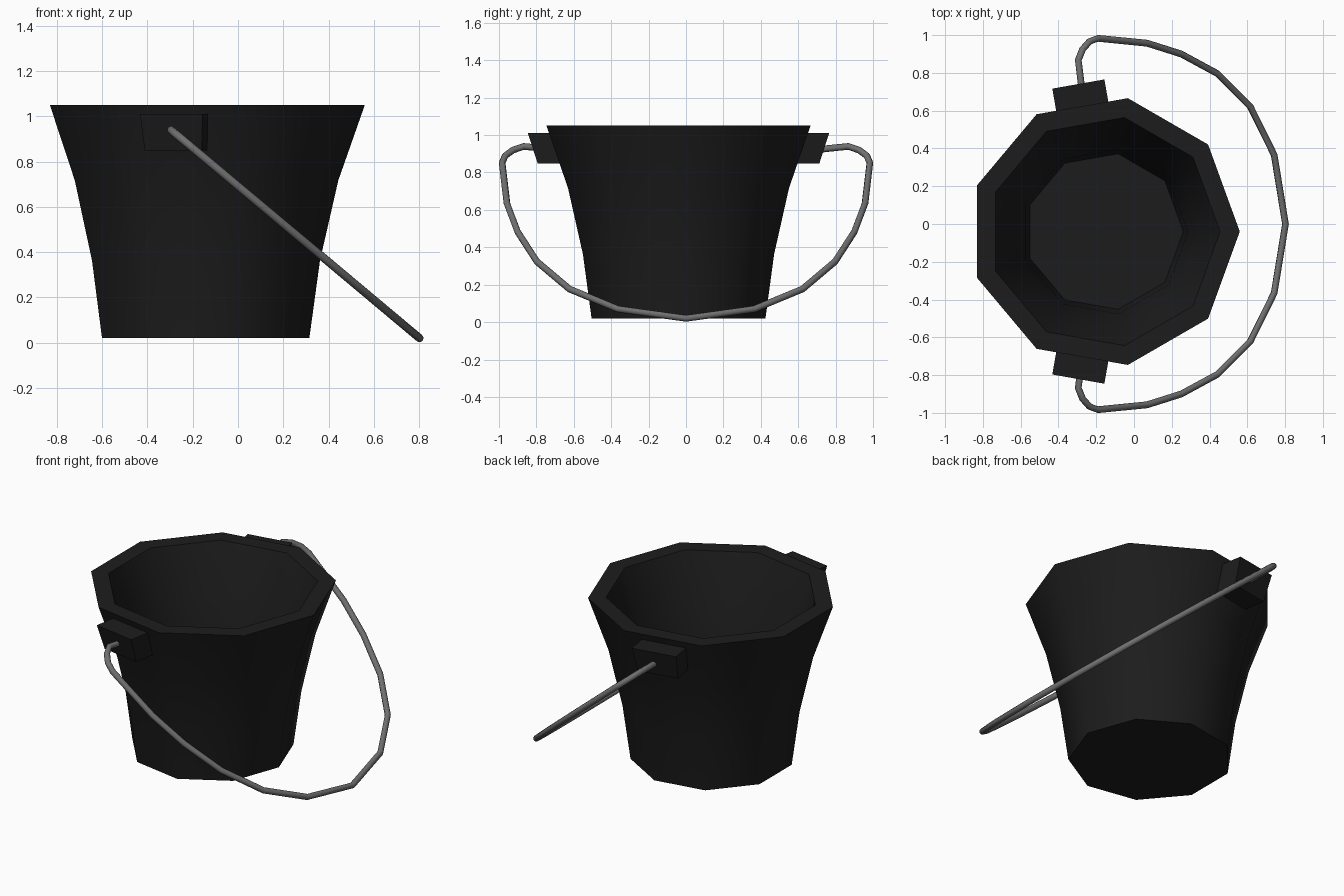
import bpy, bmesh, math
from mathutils import Vector

if "Cube" in bpy.data.objects:
    bpy.data.objects.remove(bpy.data.objects["Cube"])

CENTRE = Vector((-0.157, -0.04, 0))
SIDES = 9


def material(name, value):
    mat = bpy.data.materials.new(name)
    mat.diffuse_color = (value, value, value, 1)
    mat.use_nodes = True
    mat.node_tree.nodes["Principled BSDF"].inputs["Base Color"].default_value = mat.diffuse_color
    return mat


BLACK = material("black_plastic", 0.012)
STEEL = material("grey_metal", 0.16)


def finish(name, bm, mat, angle):
    bmesh.ops.recalc_face_normals(bm, faces=bm.faces)
    mesh = bpy.data.meshes.new(name)
    bm.to_mesh(mesh)
    bm.free()
    mesh.shade_smooth()
    mesh.set_sharp_from_angle(angle=math.radians(angle))
    mesh.materials.append(mat)
    obj = bpy.data.objects.new(name, mesh)
    bpy.context.collection.objects.link(obj)
    return obj


# Bucket: nine-sided wall, up the outside, over the rim, down to the inner floor
profile = [(0.472, 0.02), (0.519, 0.363), (0.60, 0.717), (0.717, 1.05),
           (0.613, 1.05), (0.51, 0.74), (0.442, 0.38), (0.418, 0.10)]
bm = bmesh.new()
rings = []
for r, z in profile:
    rings.append([bm.verts.new(CENTRE + Vector((r * math.cos(a), r * math.sin(a), z)))
                  for a in (math.tau * i / SIDES for i in range(SIDES))])
for low, high in zip(rings, rings[1:]):
    for i in range(SIDES):
        j = (i + 1) % SIDES
        bm.faces.new((low[i], low[j], high[j], high[i]))
bm.faces.new(rings[0])
bm.faces.new(rings[-1])
finish("bucket", bm, BLACK, 50)

# Handle lugs: tapered blocks on two opposite wall faces
for side, label in ((1, "back"), (-1, "front")):
    a = math.radians(100) * side
    normal = Vector((math.cos(a), math.sin(a), 0))
    tangent = Vector((-normal.y, normal.x, 0))
    bm = bmesh.new()
    bmesh.ops.create_cube(bm, size=2)
    for v in bm.verts:
        top, outer = v.co.z > 0, v.co.x > 0
        half = 0.14 if top else 0.128
        dist = (0.793 if top else 0.742) if outer else (0.62 if top else 0.58)
        v.co = (CENTRE + normal * dist + tangent * half * v.co.y
                + Vector((0, 0, 1.01 if top else 0.848)))
    finish(label + "_lug", bm, BLACK, 30)

# Wire handle: hooped path lying in one sloping plane, mirrored across y
half_path = [(-0.272, 0.68), (-0.295, 0.868), (-0.272, 0.925), (-0.235, 0.967),
             (-0.19, 0.983), (0.07, 0.957), (0.25, 0.90), (0.44, 0.797),
             (0.615, 0.623), (0.742, 0.366)]
path = half_path + [(0.802, 0)] + [(x, -y) for x, y in reversed(half_path)]
curve = bpy.data.curves.new("handle", "CURVE")
curve.dimensions = "3D"
curve.bevel_depth = 0.018
curve.bevel_resolution = 2
curve.use_fill_caps = True
spline = curve.splines.new("POLY")
spline.points.add(len(path) - 1)
for p, (x, y) in zip(spline.points, path):
    p.co = (x, y, 0.02 + (0.802 - x) * 0.838, 1)
curve.materials.append(STEEL)
handle = bpy.data.objects.new("handle", curve)
bpy.context.collection.objects.link(handle)
